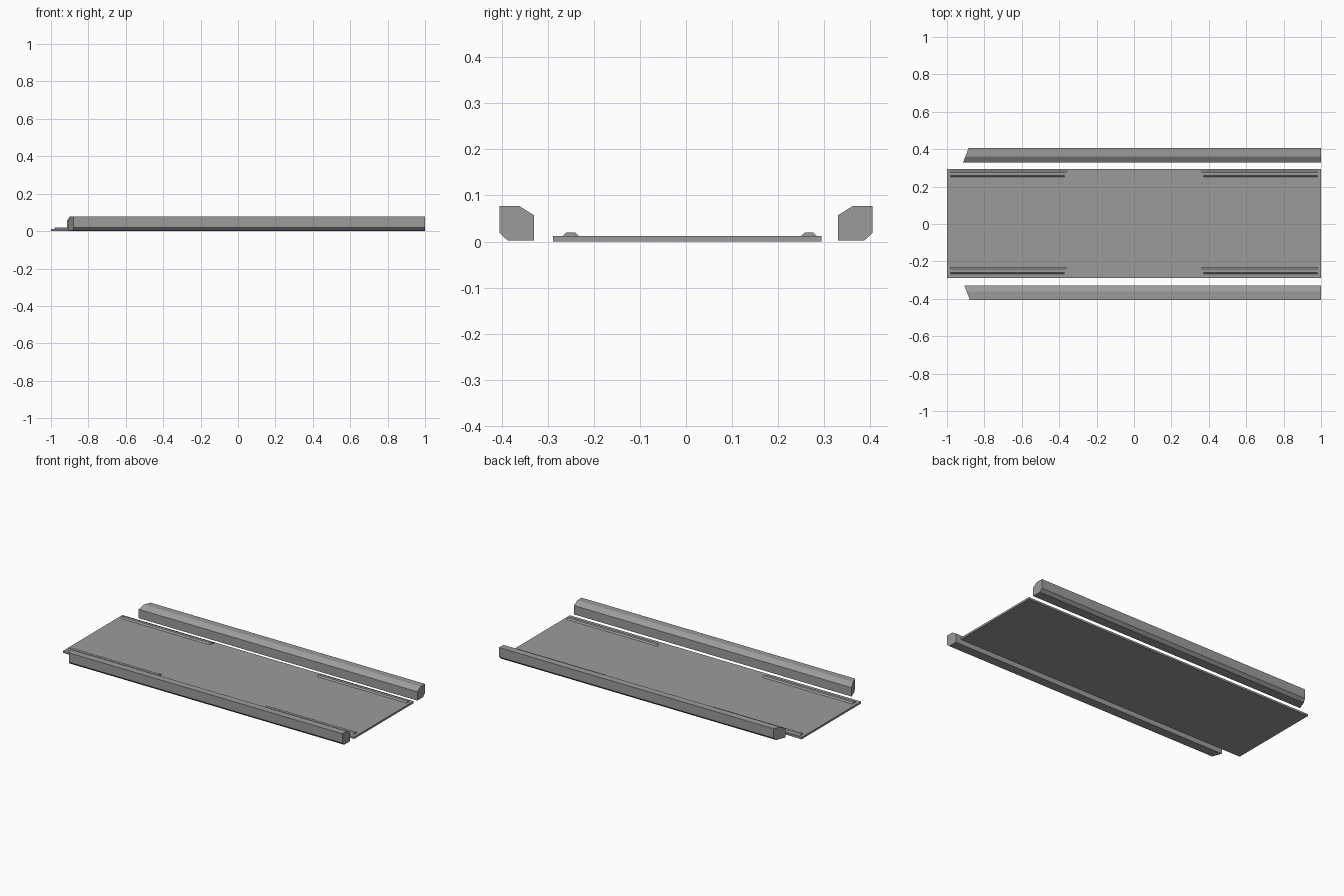
import bpy, bmesh

if "Cube" in bpy.data.objects:
    bpy.data.objects.remove(bpy.data.objects["Cube"])

# Dark grey finish shared by every part
grey = bpy.data.materials.new("dark_grey")
grey.diffuse_color = (0.33, 0.33, 0.33, 1)
grey.use_nodes = True
grey.node_tree.nodes["Principled BSDF"].inputs["Base Color"].default_value = grey.diffuse_color


def prism(name, profile, x_start, x_end):
    """Extrude a (y, z) profile along x; the end functions give x for each y, z."""
    bm = bmesh.new()
    a = [bm.verts.new((x_start(y, z), y, z)) for y, z in profile]
    b = [bm.verts.new((x_end(y, z), y, z)) for y, z in profile]
    n = len(profile)
    bm.faces.new(a)
    bm.faces.new(b[::-1])
    for i in range(n):
        j = (i + 1) % n
        bm.faces.new((a[i], b[i], b[j], a[j]))
    bmesh.ops.recalc_face_normals(bm, faces=bm.faces[:])
    mesh = bpy.data.meshes.new(name)
    bm.to_mesh(mesh)
    bm.free()
    mesh.materials.append(grey)
    obj = bpy.data.objects.new(name, mesh)
    bpy.context.collection.objects.link(obj)
    return obj


# Flat floor panel
prism("floor_panel", [(-0.289, 0), (0.294, 0), (0.294, 0.012), (-0.289, 0.012)],
      lambda y, z: -1.0, lambda y, z: 1.0)

# Side rails: chamfered section, slanted at the -x end, square at +x
rail = [(0.330, 0.002), (0.387, 0.002), (0.405, 0.019),
        (0.405, 0.077), (0.362, 0.077), (0.330, 0.057)]
for side, label, tip in ((-1, "front", -0.906), (1, "back", -0.913)):
    prism(label + "_side_rail", [(side * y, z) for y, z in rail],
          lambda y, z: tip + 0.37 * (abs(y) - 0.33),
          lambda y, z: 1.0)

# Low raised strips near the panel corners, tapered at their inner ends
for y0, row in ((-0.25, "front"), (0.267, "back")):
    strip = [(y0 - 0.018, 0.011), (y0 + 0.018, 0.011),
             (y0 + 0.009, 0.020), (y0 - 0.009, 0.020)]
    for sx, end in ((-1, "left"), (1, "right")):
        prism(f"{row}_{end}_strip", strip,
              lambda y, z: sx * 0.98,
              lambda y, z: sx * (0.367 - 0.4 * (y - y0)))
